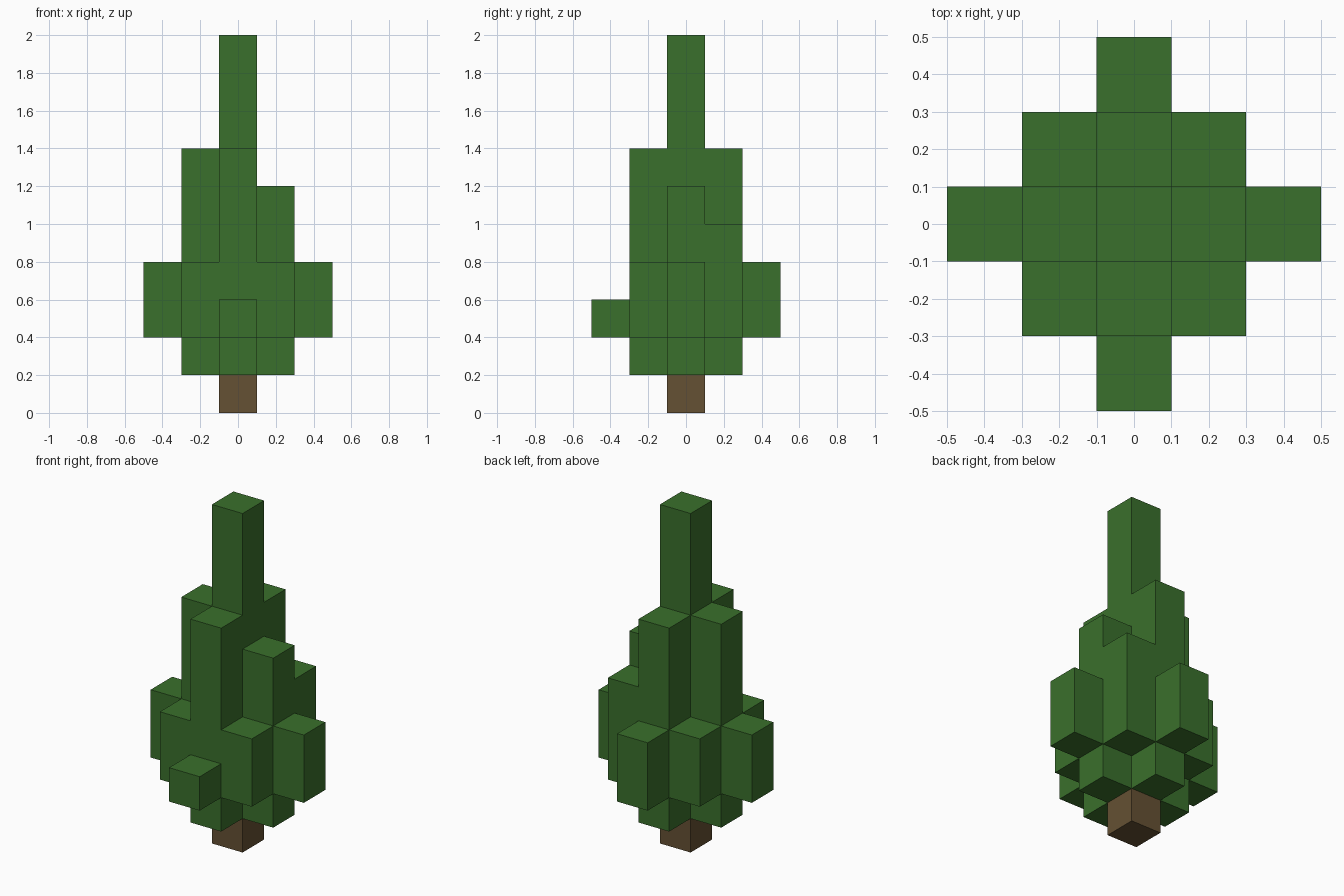
import bpy, bmesh, math
from mathutils import Vector

cube = bpy.data.objects.get("Cube")
if cube:
    bpy.data.objects.remove(cube, do_unlink=True)

S = 0.2  # edge of one block


def make_material(name, rgb):
    mat = bpy.data.materials.new(name)
    mat.use_nodes = True
    mat.diffuse_color = (*rgb, 1)
    mat.node_tree.nodes["Principled BSDF"].inputs["Base Color"].default_value = (*rgb, 1)
    return mat


def build_blocks(name, blocks, mat):
    """Make a closed skin of the exposed sides of a set of grid blocks."""
    bm = bmesh.new()
    for block in blocks:
        centre = Vector((block[0], block[1], block[2] + 0.5))
        for axis in range(3):
            for sign in (-1, 1):
                n = Vector((0, 0, 0))
                n[axis] = sign
                if tuple(int(b + d) for b, d in zip(block, n)) in blocks:
                    continue
                u = Vector((n.y, n.z, n.x))
                v = n.cross(u)
                corners = [(-u - v), (u - v), (u + v), (-u + v)]
                bm.faces.new([bm.verts.new((centre + (n + c) / 2) * S) for c in corners])
    # Weld the squares and merge flat neighbours
    bmesh.ops.remove_doubles(bm, verts=bm.verts, dist=S / 100)
    bmesh.ops.dissolve_limit(bm, angle_limit=math.radians(1), verts=bm.verts, edges=bm.edges)
    mesh = bpy.data.meshes.new(name)
    bm.to_mesh(mesh)
    bm.free()
    mesh.materials.append(mat)
    obj = bpy.data.objects.new(name, mesh)
    bpy.context.collection.objects.link(obj)
    return obj


green = make_material("leaf green", (0.042, 0.162, 0.025))
brown = make_material("bark brown", (0.130, 0.082, 0.033))

# Foliage columns: grid position -> height of the top, in blocks
tops = {
    (0, 0): 10,
    (0, -1): 7, (0, 1): 7, (-1, 0): 7, (1, 0): 6,    # inner ring, sides
    (-1, -1): 4, (1, -1): 4, (-1, 1): 4, (1, 1): 5,  # inner ring, corners
    (0, -2): 3, (0, 2): 4, (-2, 0): 4, (2, 0): 4,    # outer tips
}
foliage = set()
for (x, y), top in tops.items():
    # The core and side columns hang one block lower than the rest
    bottom = 1 if abs(x) + abs(y) < 2 else 2
    foliage |= {(x, y, z) for z in range(bottom, top)}

build_blocks("foliage", foliage, green)
build_blocks("trunk", {(0, 0, 0)}, brown)
